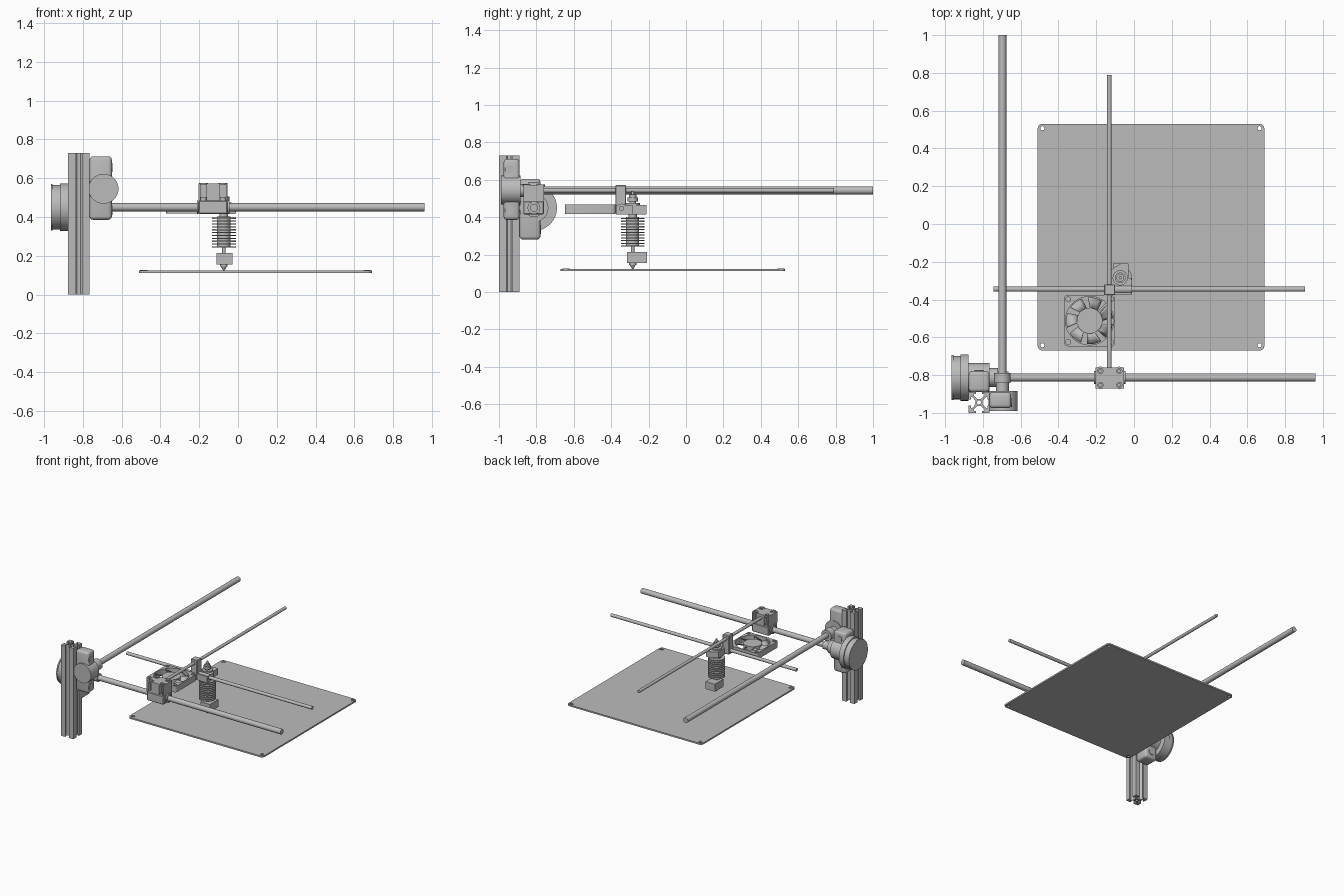
import bpy, bmesh, math
from mathutils import Matrix, Vector

if "Cube" in bpy.data.objects:
    bpy.data.objects.remove(bpy.data.objects["Cube"], do_unlink=True)

GREY = (0.5, 0.5, 0.5, 1)
grey = bpy.data.materials.new("plain grey")
grey.use_nodes = True
grey.diffuse_color = GREY
grey.node_tree.nodes["Principled BSDF"].inputs["Base Color"].default_value = GREY
parts = []


def add(name, mesh):
    mesh.materials.clear()
    mesh.materials.append(grey)
    ob = bpy.data.objects.new(name, mesh)
    bpy.context.collection.objects.link(ob)
    parts.append(ob)
    return ob


def from_bm(name, bm):
    mesh = bpy.data.meshes.new(name)
    bm.to_mesh(mesh)
    bm.free()
    return add(name, mesh)


def box(name, x, y, z, bevel=0, segments=3):
    """Box from three (low, high) ranges."""
    bm = bmesh.new()
    bmesh.ops.create_cube(bm, size=1)
    for v in bm.verts:
        for i, (lo, hi) in enumerate((x, y, z)):
            v.co[i] = lo if v.co[i] < 0 else hi
    if bevel:
        bmesh.ops.bevel(bm, geom=bm.edges[:], offset=bevel, segments=segments,
                        profile=0.5, affect='EDGES')
    return from_bm(name, bm)


def rod(name, start, axis, length, r1, r2=None, sides=32):
    """Cylinder or cone growing from start along the named axis."""
    bm = bmesh.new()
    bmesh.ops.create_cone(bm, cap_ends=True, segments=sides, radius1=r1,
                          radius2=r1 if r2 is None else r2, depth=length)
    d = Vector([float(a == axis) for a in "xyz"])
    turn = d.to_track_quat('Z', 'Y').to_matrix().to_4x4()
    bmesh.ops.transform(bm, verts=bm.verts[:],
                        matrix=Matrix.Translation(Vector(start) + d * length / 2) @ turn)
    return from_bm(name, bm)


def circle(cx, cy, r, n=32):
    return [(cx + r * math.cos(2 * math.pi * i / n), cy + r * math.sin(2 * math.pi * i / n))
            for i in range(n)]


def rounded(x0, x1, y0, y1, r, n=5):
    pts = []
    corners = ((x1 - r, y1 - r), (x0 + r, y1 - r), (x0 + r, y0 + r), (x1 - r, y0 + r))
    for k, (cx, cy) in enumerate(corners):
        for i in range(n + 1):
            a = (k + i / n) * math.pi / 2
            pts.append((cx + r * math.cos(a), cy + r * math.sin(a)))
    return pts


def plate(name, loops, z0, z1):
    """Extrude an outline with holes from z0 to z1."""
    cu = bpy.data.curves.new(name + "_outline", 'CURVE')
    cu.dimensions = '2D'
    cu.fill_mode = 'BOTH'
    cu.extrude = (z1 - z0) / 2
    for pts in loops:
        sp = cu.splines.new('POLY')
        sp.points.add(len(pts) - 1)
        for p, (px, py) in zip(sp.points, pts):
            p.co = (px, py, 0, 1)
        sp.use_cyclic_u = True
    tmp = bpy.data.objects.new(name + "_tmp", cu)
    bpy.context.collection.objects.link(tmp)
    bpy.context.view_layer.update()
    mesh = bpy.data.meshes.new_from_object(tmp)
    bpy.data.objects.remove(tmp, do_unlink=True)
    bm = bmesh.new()
    bm.from_mesh(mesh)
    bmesh.ops.remove_doubles(bm, verts=bm.verts[:], dist=1e-5)
    bmesh.ops.recalc_face_normals(bm, faces=bm.faces[:])
    bmesh.ops.translate(bm, verts=bm.verts[:], vec=(0, 0, (z0 + z1) / 2))
    return from_bm(name, bm)


# Heated bed with corner holes
holes = [(x, y) for x in (-0.485, 0.665) for y in (-0.642, 0.507)]
plate("bed", [rounded(-0.51, 0.69, -0.67, 0.53, 0.025)]
      + [circle(x, y, 0.011, 16) for x, y in holes], 0.112, 0.124)
for x, y in holes:
    plate("bed_hole_ring", [circle(x, y, 0.019, 20), circle(x, y, 0.011, 16)], 0.111, 0.126)

# Slotted upright
quarter = [(.018, .009), (.036, .028), (.044, .028), (.044, .016), (.055, .016), (.055, .055)]
quarter += [(b, a) for a, b in quarter[-2::-1]]
profile = []
for k in range(4):
    c, s = round(math.cos(k * math.pi / 2)), round(math.sin(k * math.pi / 2))
    profile += [(-0.82 + c * a - s * b, -0.945 + s * a + c * b) for a, b in quarter]
plate("upright", [profile, circle(-0.82, -0.945, 0.011, 16)], 0, 0.73)

# Rods
rod("main_rod_x", (-0.77, -0.813, 0.45), "x", 1.73, 0.021)
rod("main_rod_y", (-0.697, -0.89, 0.543), "y", 1.89, 0.021)
rod("thin_rod_x", (-0.745, -0.345, 0.448), "x", 1.65, 0.013, sides=24)
rod("thin_rod_y", (-0.131, -0.80, 0.543), "y", 1.59, 0.012, sides=24)

# Bracket, round housing and hub carrying the x rod
box("x_bracket", (-0.875, -0.765), (-0.89, -0.778), (0.28, 0.605), 0.018)
rod("x_housing", (-0.88, -0.813, 0.45), "x", 0.115, 0.077, sides=48)
rod("x_hub_flange", (-0.765, -0.813, 0.45), "x", 0.045, 0.05)
rod("x_hub_neck", (-0.72, -0.813, 0.45), "x", 0.055, 0.032)

# Bracket, round housing and hub carrying the y rod
box("y_bracket", (-0.765, -0.65), (-0.975, -0.89), (0.385, 0.712), 0.018)
rod("y_housing", (-0.693, -0.99, 0.545), "y", 0.105, 0.077, sides=48)
rod("y_hub_neck", (-0.697, -0.89, 0.543), "y", 0.05, 0.034)
rod("y_hub_flange", (-0.697, -0.843, 0.543), "y", 0.055, 0.044)

# Bracket bolts
for z in (0.435, 0.655):
    rod("y_bracket_bolt", (-0.652, -0.945, z), "x", 0.006, 0.024, sides=24)
for z in (0.335, 0.55):
    rod("x_bracket_bolt", (-0.82, -0.78, z), "y", 0.006, 0.024, sides=24)

# Round motor on the left of the upright
for x, length, r in ((-0.965, 0.01, 0.12), (-0.955, 0.037, 0.115), (-0.918, 0.042, 0.123)):
    rod("round_motor", (x, -0.813, 0.45), "x", length, r, sides=64)

# Sliding carriage on the x rod: solid base, slotted top, four bolts
box("carriage_base", (-0.203, -0.053), (-0.87, -0.76), (0.415, 0.485), 0.005, 1)
half = [(0.075, -0.055), (0.065, -0.055), (0.065, -0.022), (0.035, -0.022), (0.035, -0.055)]
half += [(-a, b) for a, b in half[::-1]]
outline = [(-0.128 + a, -0.815 + b) for a, b in half]
outline += [(-0.128 - a, -0.815 - b) for a, b in half]
plate("carriage_top", [outline], 0.485, 0.573)
for x in (-0.178, -0.078):
    for y in (-0.852, -0.778):
        plate("carriage_bolt", [circle(x, y, 0.017, 20), circle(x, y, 0.008, 12)], 0.47, 0.5)
        plate("carriage_bolt_boss", [circle(x, y, 0.023, 20), circle(x, y, 0.014, 16)],
              0.564, 0.576)
for x in (-0.212, -0.053):
    rod("carriage_collar", (x, -0.813, 0.45), "x", 0.009, 0.034)

# Cross clamp and hot end mount
box("cross_clamp", (-0.158, -0.10), (-0.377, -0.32), (0.42, 0.572), 0.004, 1)
rod("clamp_collar", (-0.10, -0.345, 0.448), "x", 0.09, 0.024, sides=24)
HX, HY = -0.073, -0.285
plate("hot_end_mount", [[(-0.12, -0.375), (-0.013, -0.375), (-0.013, -0.285), (-0.03, -0.285),
                         (-0.03, -0.21), (-0.07, -0.21), (-0.12, -0.24)]], 0.415, 0.465)
rod("mount_boss", (HX, HY, 0.465), "z", 0.01, 0.04)

# Hot end: stepped barrel, cooling fins, heater block, nozzle
barrel = ((0.145, 0.012, 0.02), (0.157, 0.09, 0.009), (0.242, 0.16, 0.035),
          (0.40, 0.07, 0.022), (0.47, 0.02, 0.018), (0.485, 0.02, 0.028), (0.505, 0.015, 0.02))
for z, h, r in barrel:
    rod("hot_end_barrel", (HX, HY, z), "z", h, r)
for i in range(11):
    rod("cooling_fin", (HX, HY, 0.242 + i * 0.0148), "z", 0.006, 0.062, sides=40)
rod("feed_tube", (HX, HY, 0.52), "z", 0.02, 0.008, sides=16)
box("heater_block", (-0.111, -0.029), (-0.316, -0.208), (0.155, 0.215))
rod("nozzle_tip", (HX, HY, 0.124), "z", 0.021, 0.004, 0.016, sides=20)

# Cooling fan: frame, hub, struts and tilted blades
FX, FY = -0.235, -0.512
plate("fan_frame", [rounded(FX - 0.135, FX + 0.135, FY - 0.136, FY + 0.136, 0.02),
                    circle(FX, FY, 0.128, 64)]
      + [circle(FX + a, FY + b, 0.013, 16) for a in (-0.113, 0.113) for b in (-0.113, 0.113)],
      0.417, 0.467)
rod("fan_hub", (FX, FY, 0.42), "z", 0.045, 0.068, sides=48)
bm = bmesh.new()
for k in range(7):
    rows = []
    for i in range(5):
        t = i / 4
        a = 2 * math.pi * k / 7 + t * 0.62
        rows.append([bm.verts.new((FX + r * math.cos(a + lean), FY + r * math.sin(a + lean),
                                   0.425 + 0.034 * t))
                     for r, lean in ((0.064, 0), (0.124, 0.12))])
    for (a, b), (c, d) in zip(rows, rows[1:]):
        bm.faces.new((a, b, d, c))
blades = from_bm("fan_blades", bm)
solid = blades.modifiers.new("thickness", 'SOLIDIFY')
solid.thickness = 0.004
solid.offset = 0
for k in range(4):
    strut = box("fan_strut", (0.06, 0.13), (-0.006, 0.006), (0.417, 0.423))
    strut.location = (FX, FY, 0)
    strut.rotation_euler.z = math.pi / 4 + k * math.pi / 2

# Smooth round surfaces, keep edges sharp
bpy.ops.object.select_all(action='DESELECT')
for ob in parts:
    ob.select_set(True)
bpy.context.view_layer.objects.active = parts[0]
bpy.ops.object.shade_smooth_by_angle(angle=math.radians(30))
